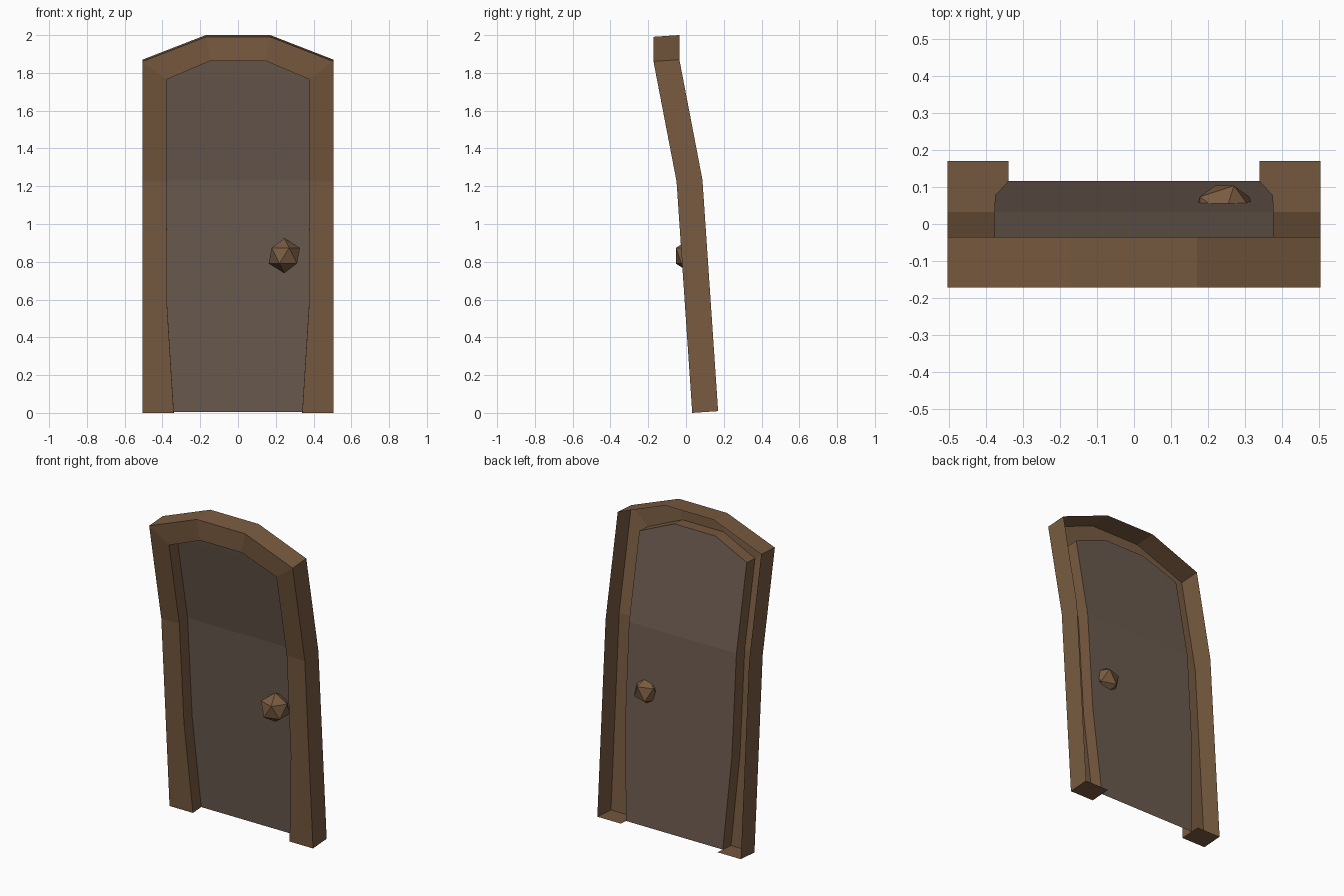
import bpy, bmesh
from mathutils import Matrix

if "Cube" in bpy.data.objects:
    bpy.data.objects.remove(bpy.data.objects["Cube"])

# side profile of the front surface: (z, y) bend points
BEND = [(0, 0.033), (1.225, -0.05), (1.86, -0.172), (2.1, -0.172)]
DEPTH, RECESS = 0.137, 0.083      # frame depth, panel setback
TILT = 0.068                      # rise per unit of depth


def point(x, z, d):
    """Place an outline point on the bent front, pushed back by d."""
    for (z0, y0), (z1, y1) in zip(BEND, BEND[1:]):
        if z <= z1:
            break
    y = y0 + (y1 - y0) * (z - z0) / (z1 - z0)
    return (x, y + d, z + d * TILT)


def material(name, color):
    m = bpy.data.materials.new(name)
    m.diffuse_color = (*color, 1)
    m.use_nodes = True
    m.node_tree.nodes["Principled BSDF"].inputs["Base Color"].default_value = m.diffuse_color
    return m


def finish(name, bm, mat):
    bmesh.ops.remove_doubles(bm, verts=bm.verts, dist=1e-5)
    mesh = bpy.data.meshes.new(name)
    bm.to_mesh(mesh)
    bm.free()
    mesh.materials.append(mat)
    obj = bpy.data.objects.new(name, mesh)
    bpy.context.collection.objects.link(obj)
    return obj


def mirrored(half):
    return half + [(-x, z) for x, z in reversed(half)]


def row(bm, outline, d):
    return [bm.verts.new(point(x, z, d)) for x, z in outline]


def strip(bm, a, b):
    for i in range(len(a) - 1):
        bm.faces.new((a[i], a[i + 1], b[i + 1], b[i]))


outer = mirrored([(0.505, 0), (0.505, 0.575), (0.505, 1.225), (0.505, 1.861), (0.17, 1.991)])
inner = mirrored([(0.34, 0), (0.376, 0.575), (0.378, 1.225), (0.378, 1.765), (0.145, 1.864)])

wood = material("frame_wood", (0.19, 0.105, 0.052))
dark = material("panel_wood", (0.15, 0.105, 0.08))

# door frame: open-backed shell with outer wall, front face and inner reveal
bm = bmesh.new()
back = row(bm, outer, DEPTH)
front = row(bm, outer, 0)
lip = row(bm, inner, 0)
reveal = row(bm, inner, RECESS)
strip(bm, back, front)
strip(bm, front, lip)
strip(bm, lip, reveal)
# feet closing the bottom of each post
for i in (0, -1):
    corner = bm.verts.new(point(*inner[i], DEPTH))
    f = [back[i], corner, reveal[i], lip[i], front[i]]
    bm.faces.new(f if i == 0 else f[::-1])
bmesh.ops.recalc_face_normals(bm, faces=bm.faces)
bm.normal_update()
# make the front face point towards -y
if next(f for f in bm.faces if front[0] in f.verts and lip[1] in f.verts).normal.y > 0:
    bmesh.ops.reverse_faces(bm, faces=bm.faces)
finish("door_frame", bm, wood)

# door panel: single bent sheet set inside the reveal
bm = bmesh.new()
p = row(bm, inner, RECESS)
n = len(p)
for i in range(n // 2 - 1):
    bm.faces.new((p[i], p[i + 1], p[n - 2 - i], p[n - 1 - i]))
bm.normal_update()
if sum(f.normal.y for f in bm.faces) > 0:
    bmesh.ops.reverse_faces(bm, faces=bm.faces)
finish("door_panel", bm, dark)

# knob: faceted ball passing through the panel
bm = bmesh.new()
bmesh.ops.create_icosphere(bm, subdivisions=1, radius=0.0925,
                           matrix=Matrix.Translation((0.245, 0.025, 0.832)))
finish("door_knob", bm, wood)
